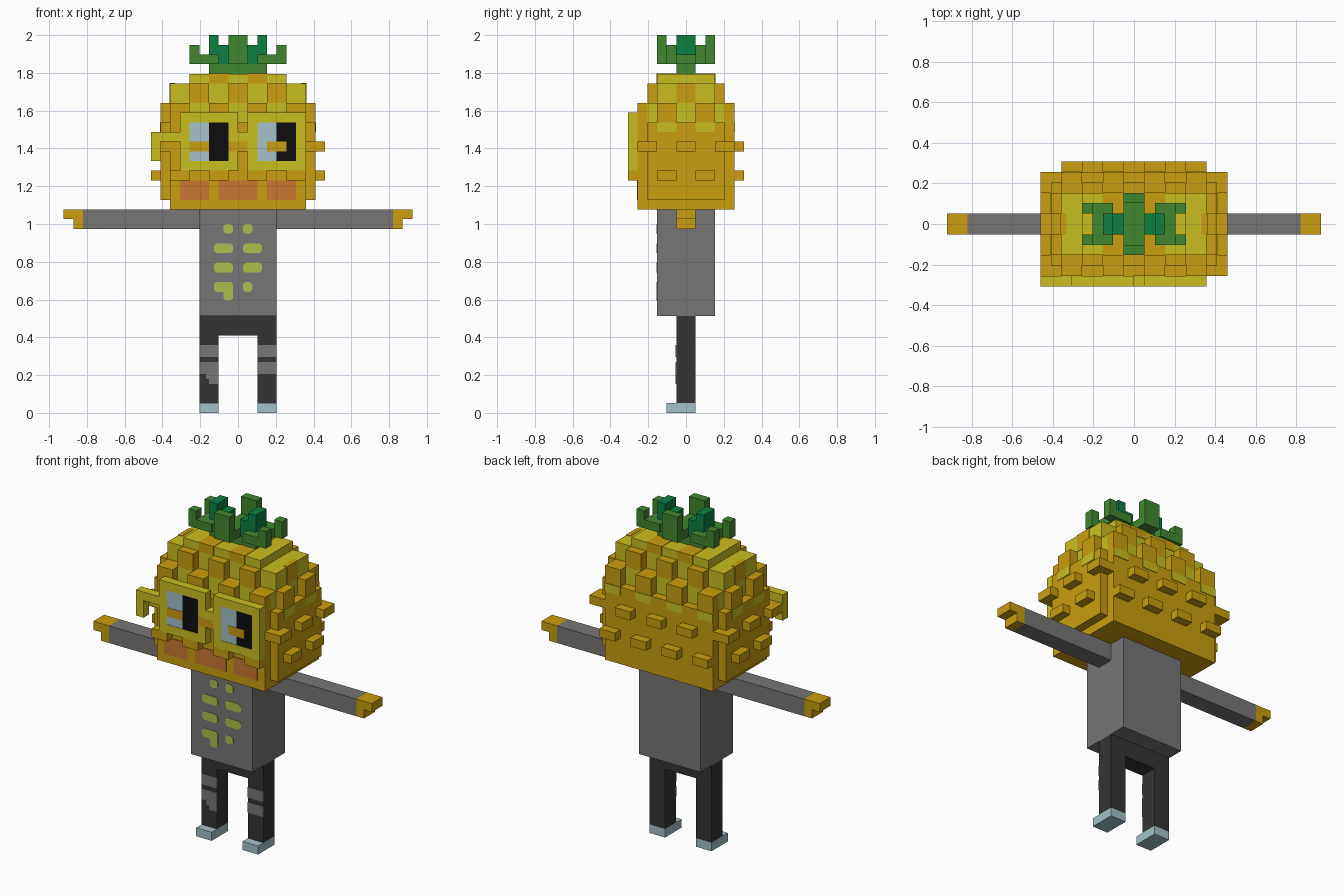
import bpy, bmesh

if "Cube" in bpy.data.objects:
    bpy.data.objects.remove(bpy.data.objects["Cube"])

U = 2 / 39  # one voxel


def mat(name, r, g, b):
    m = bpy.data.materials.new(name)
    lin = [((c / 255 + 0.055) / 1.055) ** 2.4 if c > 10 else c / 255 / 12.92 for c in (r, g, b)]
    m.diffuse_color = (*lin, 1)
    m.use_nodes = True
    m.node_tree.nodes["Principled BSDF"].inputs["Base Color"].default_value = m.diffuse_color
    return m


ORANGE = mat("orange", 202, 157, 14)
YELLOW = mat("yellow", 202, 190, 32)
GREY = mat("grey", 119, 117, 117)
DARK = mat("charcoal", 52, 52, 52)
BLUE = mat("pale blue", 163, 193, 200)
BLACK = mat("black", 13, 13, 13)
BROWN = mat("rust", 200, 120, 48)
LIME = mat("lime", 174, 190, 76)
GREEN = mat("leaf green", 64, 135, 46)
DEEP = mat("deep green", 13, 128, 66)


def finish(name, bm, mats):
    bmesh.ops.recalc_face_normals(bm, faces=bm.faces)
    me = bpy.data.meshes.new(name)
    bm.to_mesh(me)
    bm.free()
    for m in mats:
        me.materials.append(m)
    ob = bpy.data.objects.new(name, me)
    bpy.context.collection.objects.link(ob)
    return ob


def part(name, boxes, *mats, top=None):
    """Boxes in voxel units: x0, x1, y0, y1, z0, z1. 'top' = material slot of upward faces."""
    bm = bmesh.new()
    for x0, x1, y0, y1, z0, z1 in boxes:
        vs = bmesh.ops.create_cube(bm, size=1)["verts"]
        for v in vs:
            v.co.x = (x1 if v.co.x > 0 else x0) * U
            v.co.y = (y1 if v.co.y > 0 else y0) * U
            v.co.z = (z1 if v.co.z > 0 else z0) * U
    bm.normal_update()
    if top is not None:
        for f in bm.faces:
            if f.normal.z > 0.5:
                f.material_index = top
    return finish(name, bm, mats)


def mx(boxes):
    """Mirror boxes across x."""
    return boxes + [(-b[1], -b[0], *b[2:]) for b in boxes]


def my(boxes):
    """Mirror boxes across y."""
    return boxes + [(b[0], b[1], -b[3], -b[2], b[4], b[5]) for b in boxes]


def marks(name, rects, y, m, c=0.25):
    """Thin front plates with clipped corners: x0, x1, z0, z1."""
    bm = bmesh.new()
    for x0, x1, z0, z1 in rects:
        pts = [(x0 + c, z0), (x1 - c, z0), (x1, z0 + c), (x1, z1 - c),
               (x1 - c, z1), (x0 + c, z1), (x0, z1 - c), (x0, z0 + c)]
        f = bm.faces.new([bm.verts.new((x * U, (y - 0.06) * U, z * U)) for x, z in pts])
        new = bmesh.ops.extrude_face_region(bm, geom=[f])["geom"]
        for v in new:
            if isinstance(v, bmesh.types.BMVert):
                v.co.y += 0.1 * U
    return finish(name, bm, [m])


# Legs and shoes
part("shoes", mx([(2, 4, -2, 1, 0, 1)]), BLUE)
part("trousers", mx([(2, 4, -1, 1, 1, 8)]) + [(-4, 4, -1, 1, 8, 10)], DARK)
part("leg_stripes", mx([(2, 4, -1.06, -0.9, z, z + 1.25) for z in (4, 5.75)])
     + [(-3, -2, -1.06, -0.9, 3, 4), (-3.3, -2.9, -1.06, -0.9, 3.5, 4)], GREY)

# Torso, arms, hands
part("torso", [(-4, 4, -3, 3, 10, 21)], GREY)
part("arms", mx([(4, 16, -1, 1, 19, 21)]), GREY)
part("hands", mx([(16, 18, -1, 1, 20, 21), (16, 17, -1, 1, 19, 20)]), ORANGE)
spots = [(-1.5, -0.5, 18.5, 19.5), (0.5, 1.5, 18.5, 19.5),
         (-2.5, -0.5, 12.5, 13.5), (-1.5, -0.5, 11.6, 13.2), (0.5, 1.5, 12.5, 13.5)]
for z in (14.5, 16.5):
    spots += [(-2.5, -0.5, z, z + 1), (0.5, 2.5, z, z + 1)]
marks("chest_spots", spots, -3, LIME)

# Fruit head: orange lower body, yellow stepped upper tiers
part("head_body", [(-7, 7, -5, 5, 21, 30), (-8, 8, -4, 4, 22, 30)], ORANGE)
part("head_tier_low", [(-7, 7, -4, 4, 30, 32)], YELLOW, ORANGE, top=1)
part("head_tier_mid", [(-7, 7, -3, 3, 32, 34)], YELLOW)
part("head_tier_top", [(-5, 5, -3, 3, 34, 35)], YELLOW)

# Small bumps in staggered rows
row_a = my([(x, x + 2, 4.9, 6, 24, 25) for x in (-7, -3, 1, 5)])
row_a += mx([(7.9, 9, y, y + 2, 24, 25) for y in (-3, 1)])
row_b = my([(x, x + 2, 4.9, 6, 27, 28) for x in (-5, -1, 3)])
row_b += mx([(7.9, 9, -1, 1, 27, 28)] + my([(6.5, 9, 3, 5, 27, 28)]))
part("head_bumps", row_a + row_b, ORANGE)

# Larger scales on the upper tiers
low = my([(x, x + 2, 3.9, 5, 30, 32) for x in (-7, -3, 1, 5)])
low += mx([(6.9, 8, y, y + 2, 30, 32) for y in (-3, 1)])
mid = my([(x, x + 2, 2.9, 4, 32, 34) for x in (-5, -1, 3)])
mid += mx([(6.5, 7.05, -1, 1, 32, 34.05)])
top = my([(x, x + 2, 1, 3.05, 34, 35.05) for x in (-3, 1)])
part("head_scales", low + mid + top, ORANGE)
part("yellow_patches", mx([(7.9, 8.06, y, y + 2, 29, 30) for y in (-3, 1)])
     + [(x, x + 2, 4.9, 5.06, 29, 30) for x in (-7, -3, 1, 5)], YELLOW)

# Mouth
part("mouth", [(x0, x1, -5.08, -4.9, 22, 24) for x0, x1 in ((-6, -3), (-2, 2), (3, 6))], BROWN)

# Glasses: two frames, bridge and a hooked temple on one side
frames = []
for x in (-6, 1):
    frames += [(x, x + 6, -6, -5, 25, 26), (x, x + 6, -6, -5, 30, 31),
               (x, x + 1, -6, -5, 26, 30), (x + 5, x + 6, -6, -5, 26, 30)]
frames += [(0, 1, -6, -5, 28, 29), (-9, -6, -6, -5, 28, 29), (-9, -8, -6, -5, 26, 28)]
part("glasses", frames, YELLOW)
part("eye_whites", [(x, x + 2, -5.95, -5, 26, 30) for x in (-5, 2)], BLUE)
part("pupils", [(x, x + 2, -5.95, -5, 26, 30) for x in (-3, 4)], BLACK)

# Leafy crown
part("crown_stem", [(-3, 3, -1, 1, 35, 36)], GREEN)
part("crown_middle_leaf", [(-1, 1, -3, 3, 36, 37)] + my([(-1, 1, 2, 3, 37, 39)]), GREEN)
part("crown_side_leaves", mx([(3, 4, -2, 2, 36, 37)]
     + my([(2, 5, 1, 2, 36, 37), (4, 5, 1, 2, 37, 38)])), GREEN)
part("crown_inner_leaves", mx([(1, 3, -1, 1, 36, 38), (2, 3, -1, 1, 38, 39)]), DEEP)
